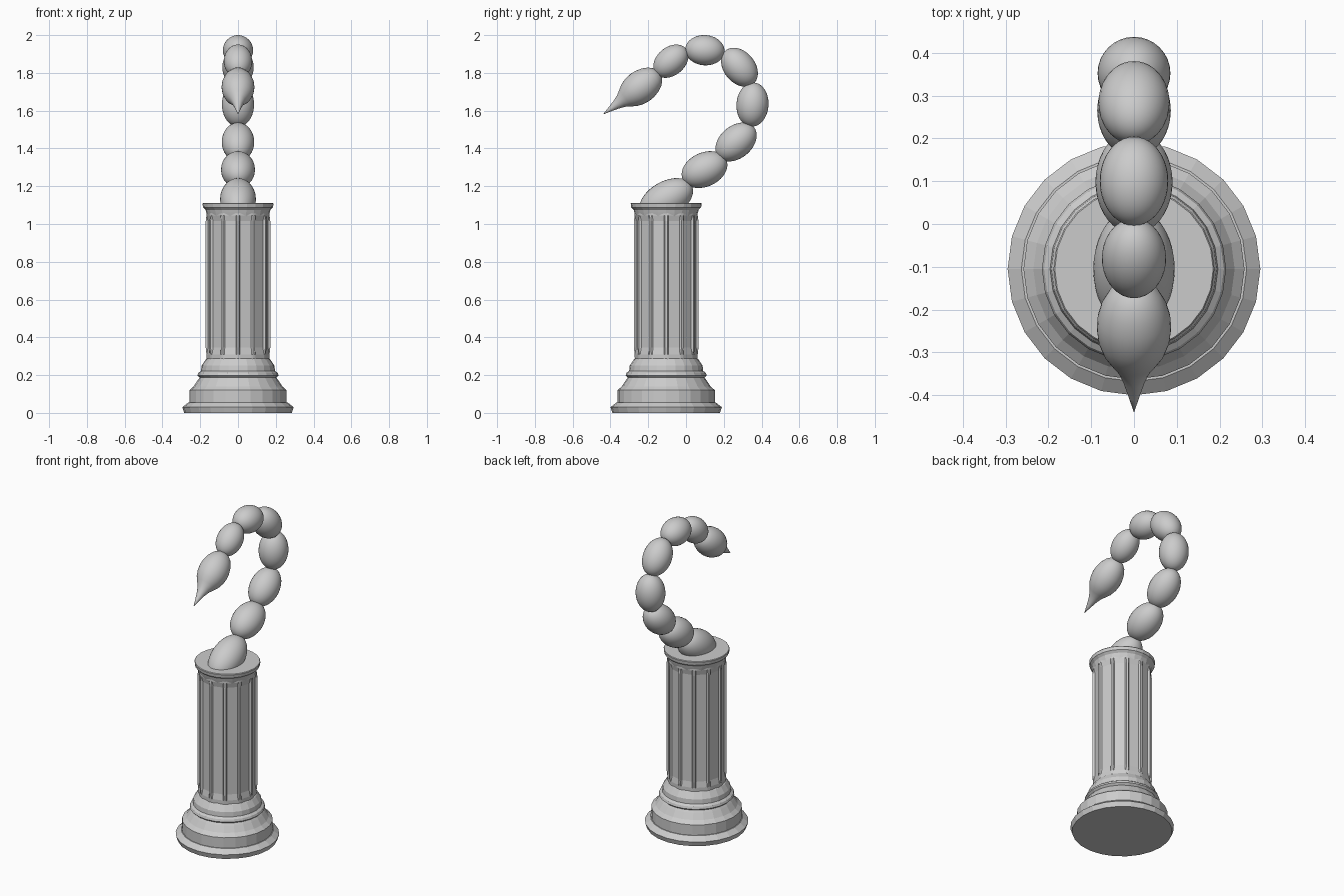
import bpy, bmesh
from math import sin, cos, radians, pi, atan2
from mathutils import Matrix, Vector

if "Cube" in bpy.data.objects:
    bpy.data.objects.remove(bpy.data.objects["Cube"])

CY = -0.105  # column axis


def finish(name, bm, smooth=False):
    bmesh.ops.remove_doubles(bm, verts=bm.verts, dist=1e-5)
    bmesh.ops.recalc_face_normals(bm, faces=bm.faces)
    me = bpy.data.meshes.new(name)
    bm.to_mesh(me)
    bm.free()
    for p in me.polygons:
        p.use_smooth = smooth
    ob = bpy.data.objects.new(name, me)
    bpy.context.collection.objects.link(ob)
    return ob


def loft(name, rings, smooth=False):
    """Skin a stack of equal-length rings of points and cap both ends."""
    bm = bmesh.new()
    loops = [[bm.verts.new(p) for p in ring] for ring in rings]
    n = len(loops[0])
    for a, b in zip(loops, loops[1:]):
        for i in range(n):
            j = (i + 1) % n
            bm.faces.new((a[i], a[j], b[j], b[i]))
    bm.faces.new(loops[0][::-1])
    bm.faces.new(loops[-1])
    return finish(name, bm, smooth)


def circle(r, z, n=24, cy=CY):
    return [(r * cos(2 * pi * i / n), cy + r * sin(2 * pi * i / n), z) for i in range(n)]


# stepped base and top cap
base = [(0.285, 0), (0.295, 0.03), (0.263, 0.055), (0.258, 0.055), (0.258, 0.12),
        (0.235, 0.14), (0.212, 0.175), (0.203, 0.187), (0.215, 0.198), (0.21, 0.212),
        (0.196, 0.222), (0.193, 0.25), (0.17, 0.285), (0.16, 0.29)]
cap = [(0.162, 1.04), (0.168, 1.06), (0.172, 1.075), (0.185, 1.088), (0.188, 1.108), (0.185, 1.112)]
loft("column_base", [circle(r, z) for r, z in base])
loft("column_cap", [circle(r, z) for r, z in cap])


# fluted shaft: 12 recessed panels between narrow ridges
def fluted(ridge, panel, z):
    ring = []
    for k in range(12):
        for off, r in ((-2, ridge), (2, ridge), (4, panel), (26, panel)):
            a = radians(30 * k + off)
            ring.append((r * cos(a), CY + r * sin(a), z))
    return ring


loft("column_shaft", [fluted(0.166, 0.166, 0.28), fluted(0.167, 0.166, 0.31),
                      fluted(0.171, 0.159, 0.345), fluted(0.171, 0.159, 1.015),
                      fluted(0.167, 0.166, 1.045), fluted(0.166, 0.166, 1.07)])

# tail segments: y, z, half length, radius, tilt in the side plane
segments = [(-0.105, 1.13, 0.155, 0.095, 30), (0.098, 1.288, 0.127, 0.09, 25),
            (0.265, 1.434, 0.123, 0.086, 40), (0.352, 1.632, 0.117, 0.085, 86),
            (0.283, 1.83, 0.115, 0.083, 130), (0.1, 1.92, 0.104, 0.08, 176),
            (-0.08, 1.862, 0.104, 0.075, 220)]
for i, (y, z, length, radius, tilt) in enumerate(segments):
    bm = bmesh.new()
    bmesh.ops.create_uvsphere(bm, u_segments=32, v_segments=20, radius=1)
    m = (Matrix.Translation((0, y, z)) @ Matrix.Rotation(radians(tilt - 90), 4, 'X')
         @ Matrix.Diagonal((radius, radius, length, 1)))
    bmesh.ops.transform(bm, matrix=m, verts=bm.verts)
    finish(f"tail_segment_{i + 1}", bm, True)

# stinger: bulb drawn out to a sharp point
sting = [(0.001, 0), (0.02, 0.004), (0.04, 0.014), (0.06, 0.034), (0.076, 0.066), (0.085, 0.1),
         (0.087, 0.13), (0.083, 0.165), (0.072, 0.198), (0.055, 0.226), (0.038, 0.252),
         (0.025, 0.285), (0.012, 0.33), (0.001, 0.371)]
stinger = loft("stinger", [circle(r, d, 32, 0) for r, d in sting], True)
start, tip = Vector((0, -0.138, 1.8)), Vector((0, -0.436, 1.583))
d = tip - start
stinger.data.transform(Matrix.Translation(start) @ Matrix.Rotation(atan2(d.z, d.y) - pi / 2, 4, 'X'))
